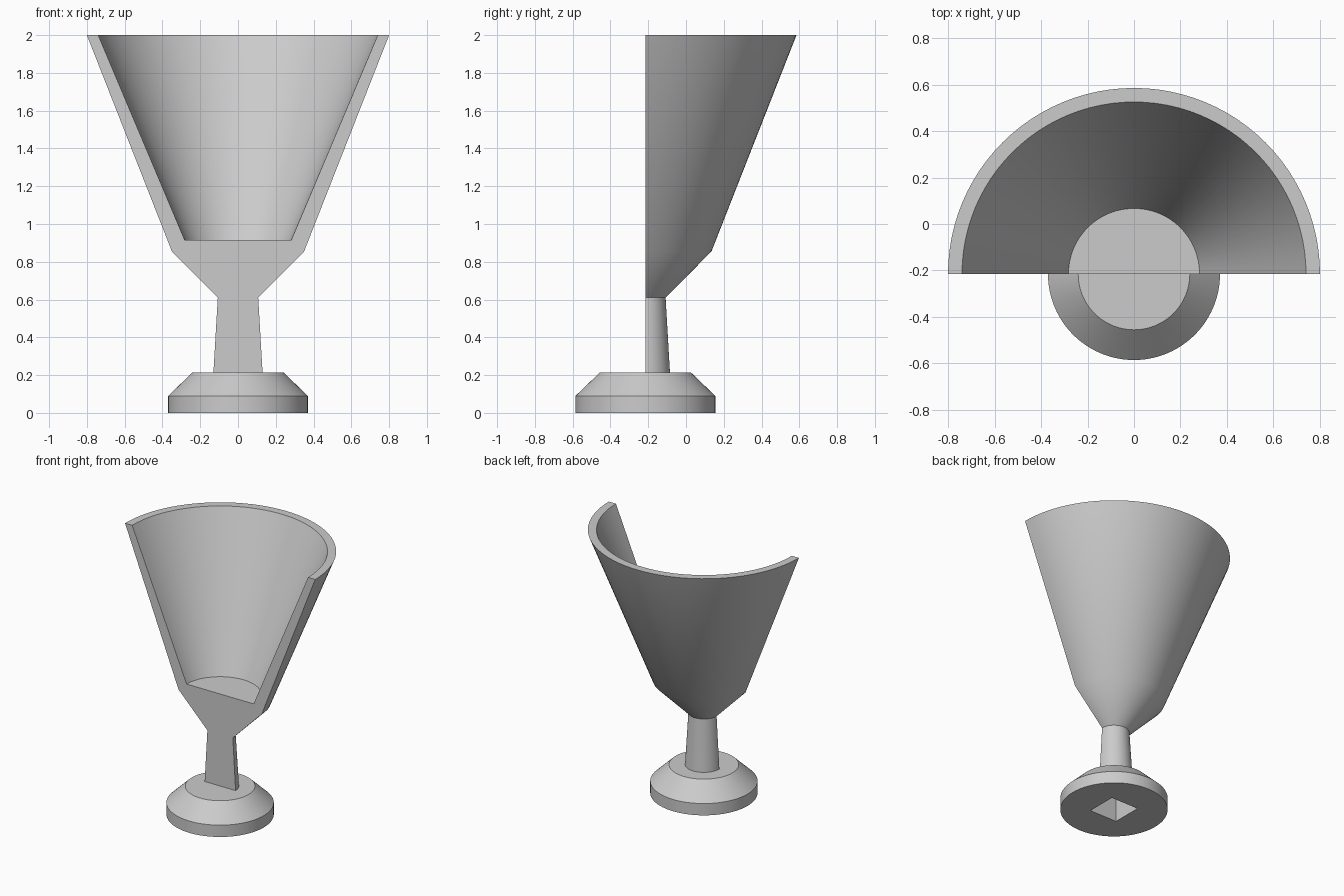
import bpy
import bmesh
from math import pi, radians
from mathutils import Matrix

default = bpy.data.objects.get("Cube")
if default:
    bpy.data.objects.remove(default, do_unlink=True)

AXIS_Y = -0.215  # the turning axis, which also lies in the cut plane

grey = bpy.data.materials.new("plain grey")
grey.use_nodes = True
grey.diffuse_color = (0.6, 0.6, 0.6, 1)
grey.node_tree.nodes["Principled BSDF"].inputs["Base Color"].default_value = (0.6, 0.6, 0.6, 1)


def add_object(name, bm):
    bmesh.ops.recalc_face_normals(bm, faces=bm.faces[:])
    mesh = bpy.data.meshes.new(name)
    bm.to_mesh(mesh)
    bm.free()
    mesh.materials.append(grey)
    obj = bpy.data.objects.new(name, mesh)
    obj.location.y = AXIS_Y
    bpy.context.collection.objects.link(obj)
    return obj


def turned(name, profile, angle, steps):
    """Spin an (r, z) profile about the axis and close any open cut."""
    bm = bmesh.new()
    verts = [bm.verts.new((r, 0, z)) for r, z in profile]
    edges = [bm.edges.new(pair) for pair in zip(verts, verts[1:])]
    bmesh.ops.spin(bm, geom=verts + edges, cent=(0, 0, 0), axis=(0, 0, 1),
                   angle=angle, steps=steps)
    bmesh.ops.remove_doubles(bm, verts=bm.verts[:], dist=0.0001)
    rim = [e for e in bm.edges if e.is_boundary]
    if rim:
        bmesh.ops.holes_fill(bm, edges=rim, sides=0)
    return add_object(name, bm)


def activate(obj):
    bpy.ops.object.select_all(action="DESELECT")
    obj.select_set(True)
    bpy.context.view_layer.objects.active = obj


# Half goblet: stem, flared bowl, thick wall and flat bowl floor
cup = turned("half_cup_and_stem",
             [(0, 0.215), (0.13, 0.215), (0.107, 0.61), (0.35, 0.855),
              (0.8, 2), (0.74, 2), (0.282, 0.915), (0, 0.915)], pi, 48)

# Round foot with a chamfered top
foot = turned("foot",
              [(0, 0), (0.37, 0), (0.37, 0.09), (0.24, 0.215), (0, 0.215)],
              2 * pi, 96)

# Square socket cut into the underside of the foot
bm = bmesh.new()
bmesh.ops.create_cube(bm, size=1, matrix=Matrix.Diagonal((0.23, 0.23, 0.4, 1)))
socket = add_object("socket_cutter", bm)
socket.hide_render = True
cut = foot.modifiers.new("socket", "BOOLEAN")
cut.operation = "DIFFERENCE"
cut.solver = "EXACT"
cut.object = socket
activate(foot)
bpy.ops.object.modifier_apply(modifier=cut.name)
bpy.data.objects.remove(socket, do_unlink=True)

# Smooth the round walls, keep the corners crisp
for part in (cup, foot):
    activate(part)
    bpy.ops.object.shade_smooth_by_angle(angle=radians(30))
